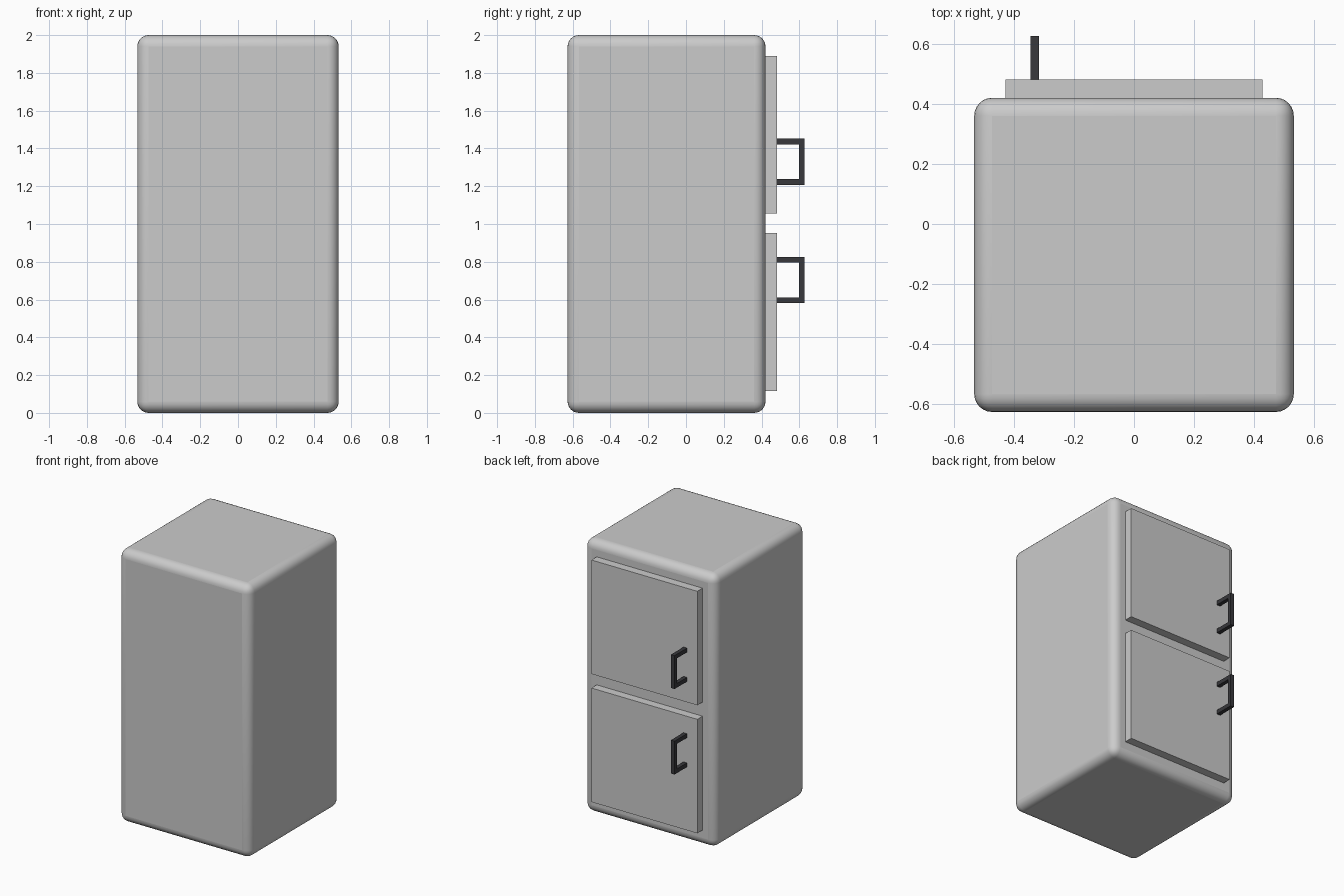
import bpy, bmesh

if "Cube" in bpy.data.objects:
    bpy.data.objects.remove(bpy.data.objects["Cube"])

def box(name, lo, hi):
    bm = bmesh.new()
    bmesh.ops.create_cube(bm, size=1)
    for v in bm.verts:
        for i in range(3):
            v.co[i] = lo[i] if v.co[i] < 0 else hi[i]
    me = bpy.data.meshes.new(name)
    bm.to_mesh(me)
    bm.free()
    ob = bpy.data.objects.new(name, me)
    bpy.context.collection.objects.link(ob)
    return ob

dark = bpy.data.materials.new("dark_handle")
dark.diffuse_color = (0.04, 0.04, 0.045, 1)
dark.use_nodes = True
dark.node_tree.nodes["Principled BSDF"].inputs["Base Color"].default_value = dark.diffuse_color

# rounded cabinet
body = box("cabinet_body", (-0.533, -0.627, 0), (0.533, 0.421, 2))
bev = body.modifiers.new("rounding", 'BEVEL')
bev.width = 0.06
bev.segments = 6
bpy.context.view_layer.objects.active = body
body.select_set(True)
bpy.ops.object.shade_smooth_by_angle()

# C-shaped handle, extruded across x from a side profile
def handle(name, z0, z1, x0=-0.346, x1=-0.317, y0=0.481, y1=0.627, t=0.03):
    profile = [(y0, z0), (y1, z0), (y1, z1), (y0, z1), (y0, z1 - t),
               (y1 - t, z1 - t), (y1 - t, z0 + t), (y0, z0 + t)]
    bm = bmesh.new()
    face = bm.faces.new([bm.verts.new((x0, y, z)) for y, z in profile])
    geo = bmesh.ops.extrude_face_region(bm, geom=[face])["geom"]
    bmesh.ops.translate(bm, vec=(x1 - x0, 0, 0),
                        verts=[g for g in geo if isinstance(g, bmesh.types.BMVert)])
    bmesh.ops.recalc_face_normals(bm, faces=bm.faces)
    me = bpy.data.meshes.new(name)
    bm.to_mesh(me)
    bm.free()
    me.materials.append(dark)
    bpy.context.collection.objects.link(bpy.data.objects.new(name, me))

# two doors, each with a handle
for label, d0, d1, h0, h1 in (("upper", 1.055, 1.89, 1.207, 1.452),
                              ("lower", 0.117, 0.952, 0.581, 0.825)):
    box(label + "_door", (-0.429, 0.42, d0), (0.429, 0.482, d1))
    handle(label + "_handle", h0, h1)
